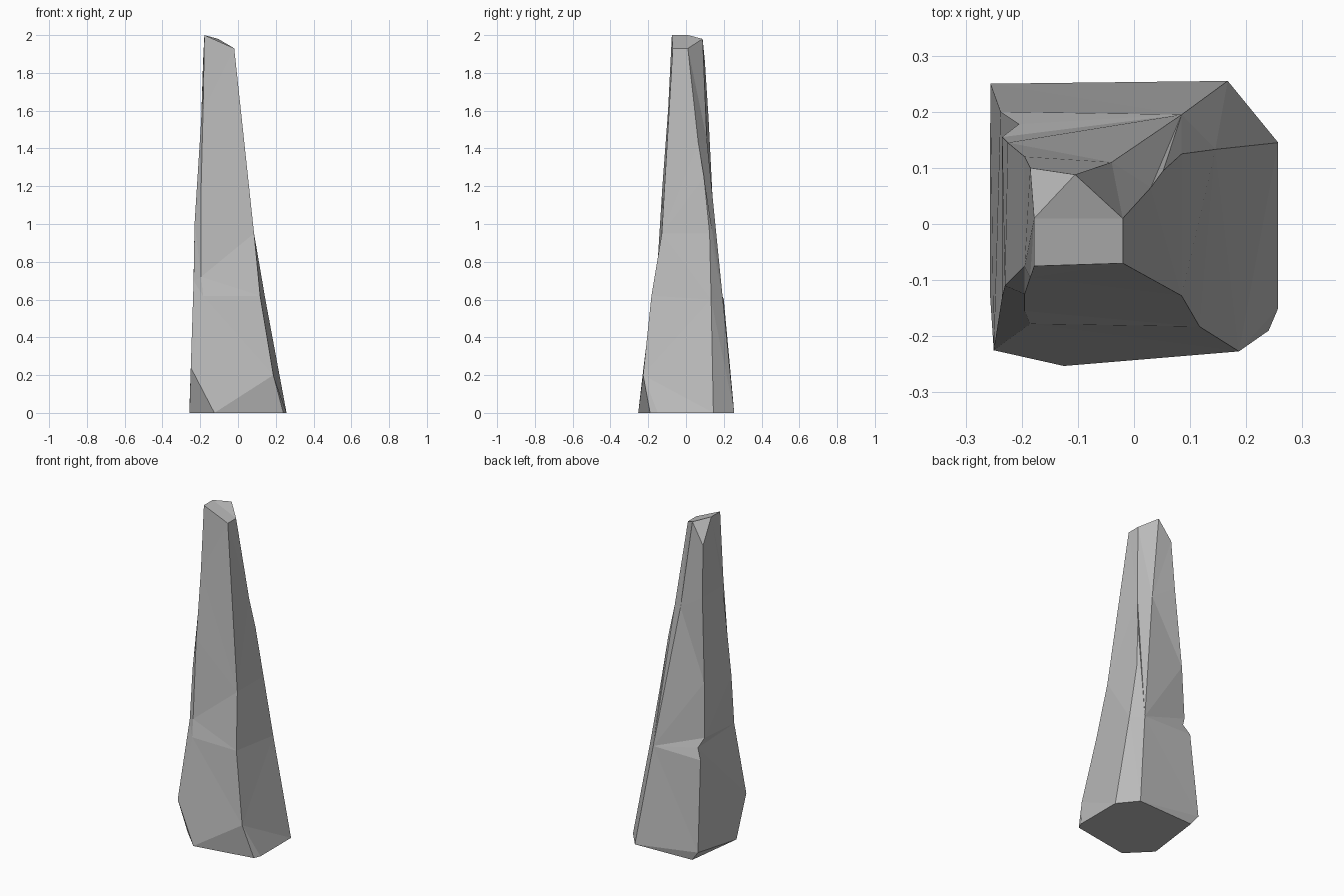
import bpy
import bmesh

default_cube = bpy.data.objects.get("Cube")
if default_cube:
    bpy.data.objects.remove(default_cube, do_unlink=True)


def make_material(name, colour):
    material = bpy.data.materials.new(name)
    material.use_nodes = True
    material.diffuse_color = colour
    shader = next(n for n in material.node_tree.nodes if n.type == "BSDF_PRINCIPLED")
    shader.inputs["Base Color"].default_value = colour
    return material


# Ridges of the rock spire, each running from the base to the tip
front_left = [(-.125, -.253, 0), (-.25, -.225, .24), (-.185, -.178, .62),
              (-.195, -.155, .72), (-.195, -.125, 1.2), (-.185, -.095, 1.6),
              (-.178, -.075, 2)]
front_right = [(.24, -.19, 0), (.187, -.227, .2), (.117, -.183, .62),
               (.085, -.128, .95), (-.02, -.07, 1.93)]
right_front = [(.257, -.15, 0)] + front_right[1:]
right_back = [(.257, .145, 0), (.145, .133, .6), (.085, .125, .95),
              (.052, .095, 1.25), (.03, .065, 1.43), (-.02, .01, 1.93)]
back_right = [(.167, .255, 0), (.085, .195, .6), (-.04, .11, 1.45),
              (-.105, .088, 1.98)]
back_left = [(-.21, .24, 0), (-.256, .25, .06), (-.238, .2, .6),
             (-.205, .178, .66), (-.235, .155, .72), (-.225, .145, 1.05),
             (-.195, .12, 1.55), (-.185, .1, 1.86)]
left_front = [(-.257, -.12, 0), (-.25, -.225, .24), (-.235, -.13, .7),
              (-.23, -.11, 1), (-.195, -.075, 1.55), (-.178, .01, 2)]
ridges = [front_left, front_right, right_front, right_back,
          back_right, back_left, left_front]

bm = bmesh.new()
verts = {}


def vert(point):
    if point not in verts:
        verts[point] = bm.verts.new(point)
    return verts[point]


def add_face(points):
    unique = list(dict.fromkeys(points))
    if len(unique) > 2:
        bm.faces.new([vert(p) for p in unique])


def sew(a, b):
    """Fill the side between two ridges, always climbing the lower one."""
    i = j = 0
    while i < len(a) - 1 or j < len(b) - 1:
        climb_a = j == len(b) - 1 or (i < len(a) - 1 and a[i + 1][2] <= b[j + 1][2])
        tip = a[i + 1] if climb_a else b[j + 1]
        add_face([a[i], b[j], tip])
        if climb_a:
            i += 1
        else:
            j += 1


# Sides
for index, ridge in enumerate(ridges):
    sew(ridge, ridges[(index + 1) % len(ridges)])

# Flat base and broken, faceted tip
add_face([ridge[0] for ridge in reversed(ridges)])
rim = list(dict.fromkeys(ridge[-1] for ridge in ridges))
for first, second in zip(rim, rim[1:-1]):
    add_face([first, second, rim[-1]])

bmesh.ops.recalc_face_normals(bm, faces=bm.faces)
mesh = bpy.data.meshes.new("rock_spire")
bm.to_mesh(mesh)
bm.free()
mesh.materials.append(make_material("stone grey", (.5, .5, .5, 1)))
spire = bpy.data.objects.new("rock_spire", mesh)
bpy.context.collection.objects.link(spire)
